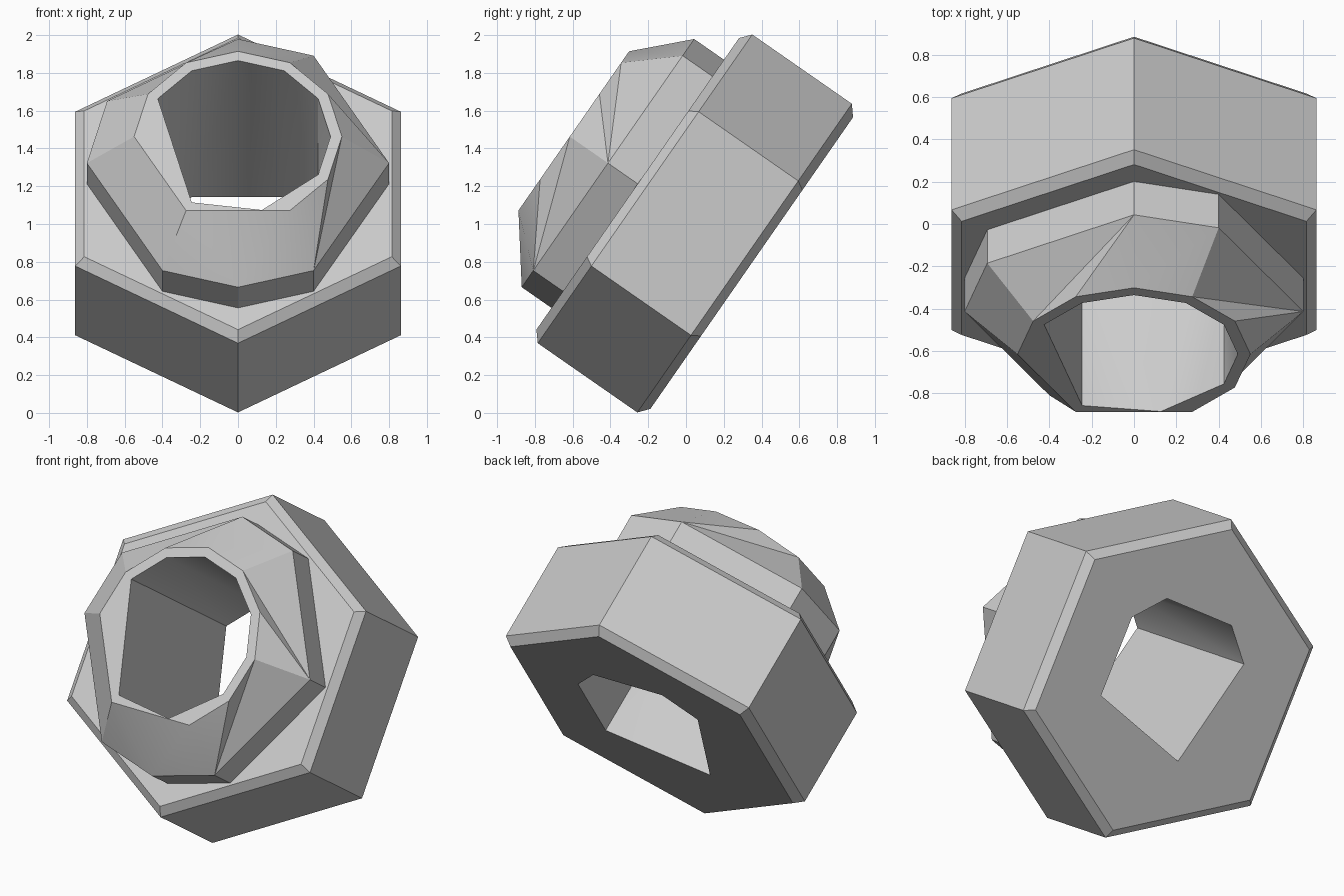
import bpy, bmesh
from math import sin, cos, radians

cube = bpy.data.objects.get("Cube")
if cube:
    bpy.data.objects.remove(cube)

metal = bpy.data.materials.new("plain_grey")
metal.use_nodes = True
GREY = (0.6, 0.6, 0.6, 1)
metal.diffuse_color = GREY
metal.node_tree.nodes["Principled BSDF"].inputs["Base Color"].default_value = GREY

bm = bmesh.new()


def ring(radius, height, angles):
    """Vertices around the nut axis, keyed by angle in degrees."""
    return {a: bm.verts.new((radius * cos(radians(a)), radius * sin(radians(a)), height))
            for a in angles}


def bridge(lower, upper):
    """Join two rings by angle: quads where they match, triangles elsewhere."""
    start = min(set(lower) & set(upper))

    def unroll(r):
        keys = sorted(r, key=lambda a: (a - start) % 360)
        return [((a - start) % 360, r[a]) for a in keys] + [(360, r[start])]

    a, b = unroll(lower), unroll(upper)
    i = j = 0
    while i < len(a) - 1 or j < len(b) - 1:
        next_a = a[i + 1][0] if i < len(a) - 1 else 999
        next_b = b[j + 1][0] if j < len(b) - 1 else 999
        if next_a == next_b and a[i][0] == b[j][0]:
            bm.faces.new((a[i][1], a[i + 1][1], b[j + 1][1], b[j][1]))
            i, j = i + 1, j + 1
        elif next_b <= next_a:
            bm.faces.new((a[i][1], b[j + 1][1], b[j][1]))
            j += 1
        else:
            bm.faces.new((a[i][1], a[i + 1][1], b[j][1]))
            i += 1


# Hexagonal body with chamfered rims
HEX = range(30, 390, 60)
body = [ring(r, h, HEX) for r, h in ((0.94, 0.167), (0.995, 0.213), (0.995, 0.855), (0.94, 0.902))]

# Collar and domed shoulder, with uneven facets
COLLAR = (0, 60, 90, 150, 180, 240, 270, 300)
collar = [ring(0.8, h, COLLAR) for h in (0.902, 1.094)]
lip = ring(0.55, 1.34, (0, 30, 60, 90, 120, 150, 180, 240, 300, 330))

# Bore
bore_top = ring(0.49, 1.34, (0, 30, 60, 90, 120, 150, 240, 285, 330))
bore_base = ring(0.49, 0.167, (30, 60, 120, 150, 240, 330))

# Skin the rings from the base, over the outside and back down the bore
loops = body + collar + [lip, bore_top, bore_base, body[0]]
for low, high in zip(loops, loops[1:]):
    bridge(low, high)
bmesh.ops.recalc_face_normals(bm, faces=bm.faces)

mesh = bpy.data.meshes.new("hex_nut")
bm.to_mesh(mesh)
bm.free()
mesh.materials.append(metal)
nut = bpy.data.objects.new("hex_nut", mesh)
bpy.context.collection.objects.link(nut)

# Lean the nut back on one corner
TILT = radians(55.2)
nut.rotation_euler.x = TILT
nut.location = (0, 0.85 * cos(TILT), 0.85 * sin(TILT))

bpy.context.view_layer.objects.active = nut
nut.select_set(True)
bpy.ops.object.shade_smooth_by_angle(angle=radians(30))
